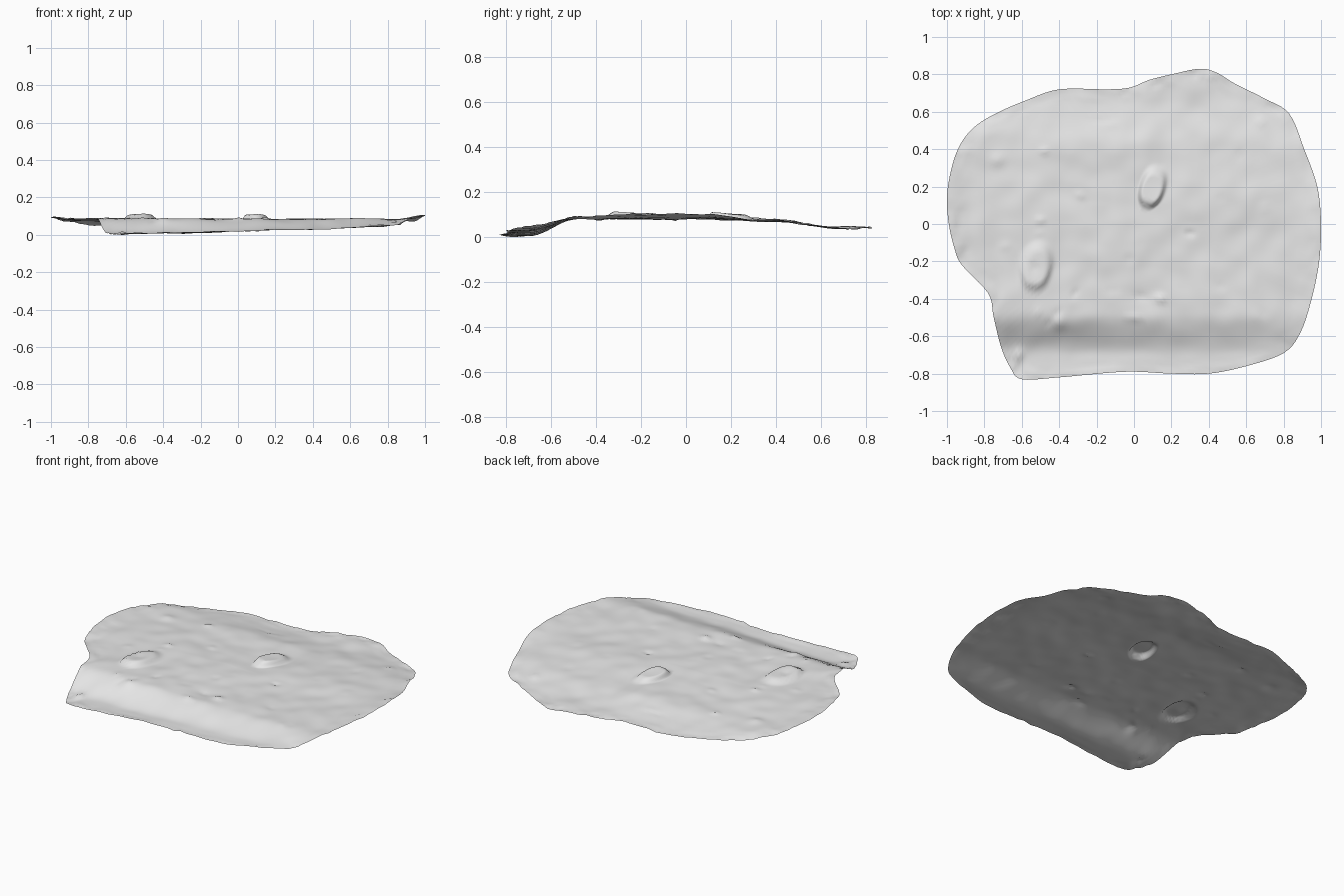
import bpy
import bmesh
import random
from math import cos, sin, radians, exp
from mathutils import Vector, noise

if "Cube" in bpy.data.objects:
    bpy.data.objects.remove(bpy.data.objects["Cube"], do_unlink=True)

random.seed(4)
SEGMENTS_PER_SPAN = 5
RINGS = 50

# Ragged outline of the slab, counter-clockwise from the left side
OUTLINE = [
    (1, 0), (.98, .2), (.91, .4), (.83, .59), (.7, .67), (.54, .75), (.44, .81),
    (.35, .83), (.2, .8), (.08, .77), (-.02, .73), (-.14, .72), (-.4, .72),
    (-.58, .66), (-.72, .6), (-.84, .53), (-.92, .44), (-.97, .32), (-1, .15),
    (-.99, 0), (-.96, -.13), (-.92, -.22), (-.78, -.37), (-.75, -.5),
    (-.71, -.66), (-.66, -.77), (-.6, -.83), (-.4, -.82), (-.05, -.79),
    (.2, -.8), (.4, -.8), (.6, -.76), (.8, -.69), (.89, -.58), (.95, -.4),
    (.99, -.2)]

# Raised stones: centre, half width, half length, tilt, height
STONES = [
    (Vector((.1, .2)), .07, .12, radians(-18), .028),
    (Vector((-.52, -.22)), .085, .14, radians(-12), .024)]

# Small chips and knobs: centre, radius, height
CHIPS = [(Vector((.14, -.4)), .035, .016), (Vector((.0, -.5)), .03, .012),
         (Vector((-.62, -.7)), .035, .016), (Vector((-.5, .02)), .025, .01),
         (Vector((-.48, .39)), .025, .01), (Vector((.3, -.05)), .025, -.01),
         (Vector((-.4, -.53)), .05, .012), (Vector((-.73, .34)), .05, .01)]
for _ in range(30):
    spot = Vector((random.uniform(-.8, .85), random.uniform(-.6, .6)))
    CHIPS.append((spot, random.uniform(.018, .04), random.uniform(-.008, .008)))


def smoothstep(low, high, value):
    t = min(max((value - low) / (high - low), 0), 1)
    return t * t * (3 - 2 * t)


def spline(points, steps):
    """Closed Catmull-Rom curve through the points."""
    result = []
    count = len(points)
    for i in range(count):
        a, b, c, d = (Vector(points[(i + k) % count]) for k in (-1, 0, 1, 2))
        for s in range(steps):
            t = s / steps
            result.append(b + (c - a) * t / 2
                          + (a * 2 - b * 5 + c * 4 - d) * t * t / 2
                          + (b * 3 - a - c * 3 + d) * t ** 3 / 2)
    return result


def stone_height(p, stone):
    centre, width, length, tilt, height = stone
    d = p - centre
    u = (d.x * cos(tilt) + d.y * sin(tilt)) / width
    v = (d.y * cos(tilt) - d.x * sin(tilt)) / length
    r = (abs(u) ** 2.5 + abs(v) ** 2.5) ** .4
    # Steep at the near end, fading gently at the far end
    return height * (1 - smoothstep(.7 - .3 * max(v, 0), 1.05, r)) * (1 - .25 * v)


def surface_height(p, rim):
    x, y = p
    # Flat middle, sloped front shelf and drooping back
    lip = .012 + .042 * max((x + .7) / 1.5, 0) ** 1.5
    middle = .09 - .012 * smoothstep(0, .45, y) - .03 * smoothstep(.42, .66, y)
    z = lip + (middle - lip) * smoothstep(-.7, -.48, y)
    z += .016 * smoothstep(.85, 1, abs(x)) * (1 - smoothstep(.2, .6, y))
    # Rough stone relief
    z += .009 * noise.noise(Vector((x * 3.5, y * 3.5, 2)))
    z += .006 * noise.noise(Vector((x * 9, y * 9, 5)))
    z += .009 * smoothstep(.88, 1, rim) * noise.noise(Vector((x * 22, y * 22, 8)))
    for stone in STONES:
        z += stone_height(p, stone)
    for centre, radius, height in CHIPS:
        z += height * exp(-((p - centre).length / radius) ** 2 * 2)
    return z


# Thin open sheet built as rings shrinking towards the middle
bm = bmesh.new()
edge = spline(OUTLINE, SEGMENTS_PER_SPAN)
rings = []
for r in range(1, RINGS + 1):
    scale = r / RINGS
    rings.append([bm.verts.new((*(p * scale), surface_height(p * scale, scale)))
                  for p in edge])
hub = bm.verts.new((0, 0, surface_height(Vector((0, 0)), 0)))
n = len(edge)
for i in range(n):
    j = (i + 1) % n
    bm.faces.new((hub, rings[0][i], rings[0][j]))
    for inner, outer in zip(rings, rings[1:]):
        bm.faces.new((inner[i], outer[i], outer[j], inner[j]))

# Rest the lowest point on the ground
lowest = min(v.co.z for v in bm.verts)
for v in bm.verts:
    v.co.z -= lowest

mesh = bpy.data.meshes.new("rock_slab")
bm.to_mesh(mesh)
bm.free()
slab = bpy.data.objects.new("rock_slab", mesh)
bpy.context.collection.objects.link(slab)

# Plain pale grey stone
stone_grey = bpy.data.materials.new("pale_grey_stone")
stone_grey.use_nodes = True
colour = (.8, .8, .8, 1)
stone_grey.diffuse_color = colour
stone_grey.node_tree.nodes["Principled BSDF"].inputs["Base Color"].default_value = colour
mesh.materials.append(stone_grey)

bpy.ops.object.select_all(action='DESELECT')
slab.select_set(True)
bpy.context.view_layer.objects.active = slab
bpy.ops.object.shade_smooth_by_angle(angle=radians(40))
